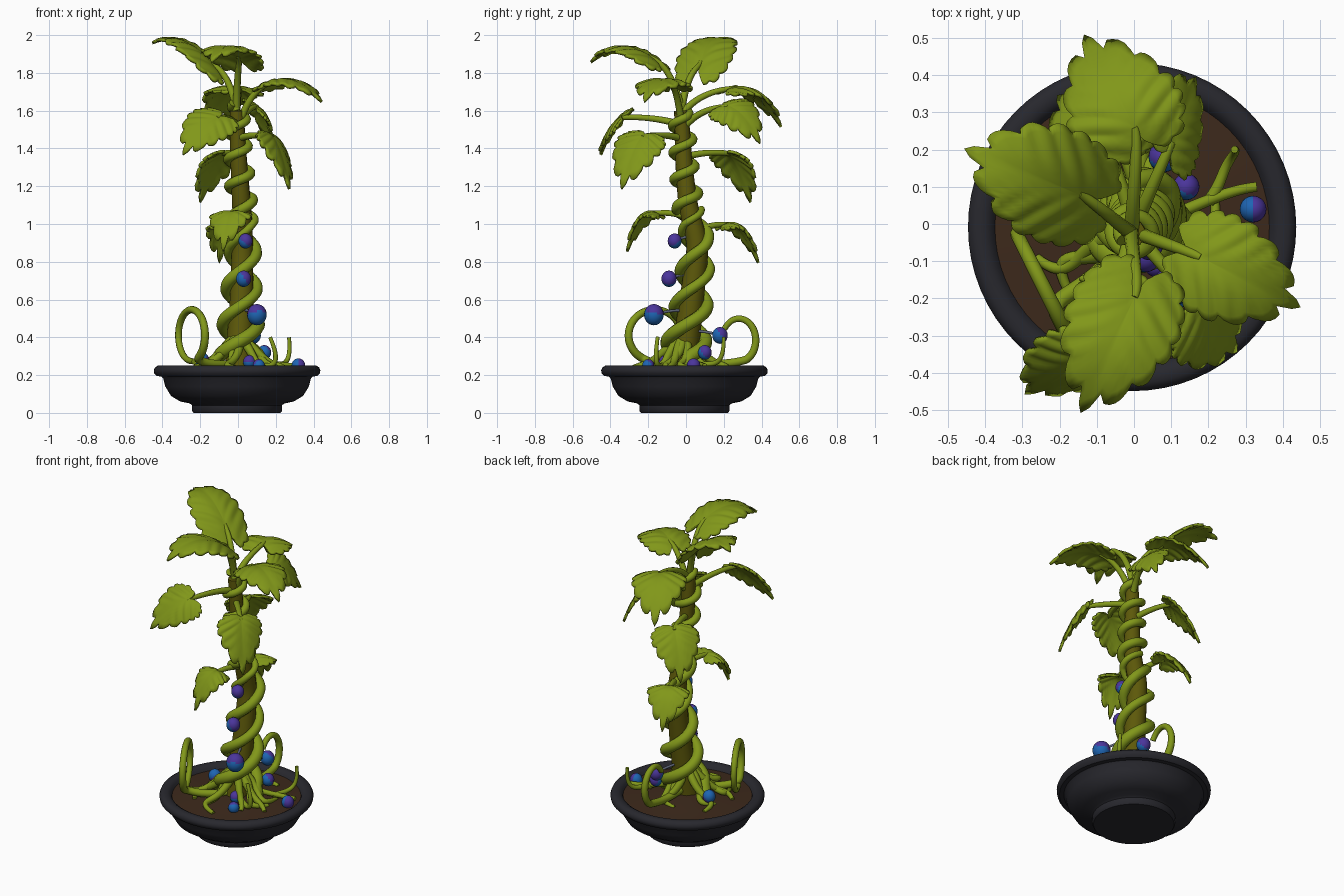
import bpy
import bmesh
import math
import random
from mathutils import Vector

random.seed(4)
cube = bpy.data.objects.get("Cube")
if cube:
    bpy.data.objects.remove(cube, do_unlink=True)

def material(name, color):
    mat = bpy.data.materials.new(name)
    mat.use_nodes = True
    mat.diffuse_color = (*color, 1)
    mat.node_tree.nodes["Principled BSDF"].inputs["Base Color"].default_value = (*color, 1)
    return mat

LEAF = material("leaf green", (0.22, 0.31, 0.01))
BARK = material("olive stem", (0.11, 0.1, 0.003))
POT = material("charcoal pot", (0.021, 0.021, 0.027))
SOIL = material("brown soil", (0.046, 0.022, 0.011))
BLUE = material("berry blue", (0.013, 0.13, 0.45))
PURPLE = material("berry purple", (0.07, 0.036, 0.33))
STALK = material("grey stalk", (0.12, 0.14, 0.2))

def finish(name, bm, *mats):
    mesh = bpy.data.meshes.new(name)
    bmesh.ops.recalc_face_normals(bm, faces=bm.faces)
    bm.to_mesh(mesh)
    bm.free()
    for mat in mats:
        mesh.materials.append(mat)
    obj = bpy.data.objects.new(name, mesh)
    bpy.context.collection.objects.link(obj)
    mesh.shade_smooth()
    return obj

def lathe(name, profile, mat):
    """Revolve (radius, height) points around the pot axis."""
    bm = bmesh.new()
    verts = [bm.verts.new((r, 0, z)) for r, z in profile]
    edges = [bm.edges.new(pair) for pair in zip(verts, verts[1:])]
    bmesh.ops.spin(bm, geom=verts + edges, cent=(0, 0, 0), axis=(0, 0, 1),
                   angle=math.tau, steps=64, use_duplicate=False)
    bmesh.ops.remove_doubles(bm, verts=bm.verts, dist=0.0005)
    obj = finish(name, bm, mat)
    obj.location = (-0.005, -0.008, 0)
    bpy.context.view_layer.objects.active = obj
    obj.select_set(True)
    bpy.ops.object.shade_smooth_by_angle(angle=math.radians(40))
    obj.select_set(False)

def tube(name, points, thick, thin, mat):
    """Tapered round tube along a smooth path."""
    curve = bpy.data.curves.new(name, "CURVE")
    curve.dimensions = "3D"
    curve.bevel_depth = 1
    curve.bevel_resolution = 3
    curve.use_fill_caps = True
    curve.resolution_u = 6
    spline = curve.splines.new("NURBS")
    spline.points.add(len(points) - 1)
    for i, (point, co) in enumerate(zip(spline.points, points)):
        point.co = (*co, 1)
        point.radius = thick + (thin - thick) * i / (len(points) - 1)
    spline.order_u = min(4, len(points))
    spline.use_endpoint_u = True
    curve.materials.append(mat)
    obj = bpy.data.objects.new(name, curve)
    bpy.context.collection.objects.link(obj)
    bpy.context.view_layer.objects.active = obj
    obj.select_set(True)
    bpy.ops.object.convert(target="MESH")
    bpy.context.object.select_set(False)

def sample(table, t):
    """Linear lookup in a list of (key, value) pairs."""
    for (a, va), (b, vb) in zip(table, table[1:]):
        if t <= b:
            return va + (vb - va) * (t - a) / (b - a)
    return table[-1][1]

# Pot and soil
lathe("pot", [(0, 0), (0.23, 0), (0.238, 0.01), (0.238, 0.04), (0.25, 0.05), (0.3, 0.06),
              (0.35, 0.09), (0.38, 0.14), (0.39, 0.18), (0.4, 0.193), (0.425, 0.195),
              (0.439, 0.21), (0.441, 0.225), (0.435, 0.24), (0.42, 0.25), (0.395, 0.25),
              (0.375, 0.238), (0.36, 0.2), (0, 0.2)], POT)
lathe("soil", [(0.37, 0.222), (0.25, 0.23), (0.1, 0.245), (0, 0.25)], SOIL)

# Winding stem
STEM_X = [(0.2, 0), (0.6, 0.02), (1, 0.025), (1.4, 0), (1.7, -0.01)]
STEM_Y = [(0.2, -0.02), (0.6, 0.03), (0.88, 0.065), (1.1, 0.01), (1.3, -0.01), (1.7, -0.03)]

def stem_at(z):
    return Vector((sample(STEM_X, z), sample(STEM_Y, z), z))

tube("stem", [stem_at(0.2 + 0.07 * i) for i in range(21)], 0.075, 0.038, BARK)

# Climbing vines: steep pair low down, one tight coil higher up
TURNS = [(0.3, 0), (1, 1.85), (1.12, 2.4), (1.66, 6.2)]
REACH = [(0.3, 0.108), (0.6, 0.085), (1, 0.068), (1.56, 0.054), (1.64, 0.025)]

def vine(name, phase, top, thin):
    path = []
    for i in range(121):
        z = 0.3 + (top - 0.3) * i / 120
        angle = math.tau * sample(TURNS, z) + phase
        path.append(stem_at(z) + sample(REACH, z) * Vector((math.cos(angle), math.sin(angle), 0)))
    foot = path[0] + Vector((math.cos(phase - 1), math.sin(phase - 1), -1.2)) * 0.08
    tube(name, [foot] + path, 0.037, thin, LEAF)

vine("climbing_vine", 3.4, 1.64, 0.021)
vine("second_vine", 0.26, 1.08, 0.018)

# Leaf outline: angle from the tip in degrees against reach
OUTLINE = [(0, 0.97), (8, 0.88), (16, 0.8), (28, 0.69), (45, 0.56), (70, 0.45), (100, 0.4),
           (130, 0.38), (155, 0.31), (170, 0.17), (180, 0.03)]

def leaf(name, base, tip, arch, facing):
    """Scalloped heart-shaped blade bent along an arched midrib."""
    base, tip = Vector(base), Vector(tip)
    along = tip - base
    size = along.length * 1.05
    lift = Vector((0, 0, arch))
    facing = math.radians(facing)
    side = Vector((math.sin(facing), -math.cos(facing), 0))
    side = (side - side.project(along)).normalized()
    bm = bmesh.new()

    def place(x, y):
        midrib = base + along * y + lift * (4 * y * (1 - y))
        slope = (along + lift * (4 - 8 * y)).normalized()
        up = side.cross(slope)
        vein = 0.01 * math.cos(30 * (y - 0.7 * abs(x))) * min(1, abs(x) * 5)
        fold = 0.1 * min(abs(x), 0.12) - 0.5 * x * x
        return midrib + side * (x * size) + up * (size * (fold + vein))

    count, rings = 128, 9
    center = bm.verts.new(place(0, 0))
    previous = None
    for k in range(1, rings + 1):
        ring = []
        for j in range(count):
            angle = math.tau * j / count
            turn = min(angle, math.tau - angle)
            teeth = abs(math.cos(math.pi * 8 * (turn / math.pi) ** 0.8)) ** 0.6
            reach = sample(OUTLINE, math.degrees(turn))
            reach *= (1 + 0.15 * (teeth - 0.7) * (k / rings) ** 4) * k / rings
            ring.append(bm.verts.new(place(reach * math.sin(angle), reach * math.cos(angle))))
        for j in range(count):
            n = (j + 1) % count
            if previous:
                bm.faces.new((previous[j], ring[j], ring[n], previous[n]))
            else:
                bm.faces.new((center, ring[j], ring[n]))
        previous = ring
    solid = finish(name, bm, LEAF).modifiers.new("thickness", "SOLIDIFY")
    solid.thickness = 0.015
    solid.offset = 0

# Leaves and stalks: height on the stem, blade base, blade tip, arch, facing in degrees
LEAVES = [
    ("top_left_leaf", 1.6, (-0.15, 0.08, 1.86), (-0.45, 0.2, 1.96), 0.06, 158),
    ("top_front_leaf", 1.62, (0, -0.2, 1.89), (-0.14, -0.5, 1.86), 0.06, 246),
    ("top_right_leaf", 1.5, (0.18, -0.09, 1.75), (0.44, -0.22, 1.65), 0.05, 334),
    ("top_back_leaf", 1.58, (0, 0.26, 1.72), (-0.13, 0.5, 1.52), 0.06, 112),
    ("upper_back_leaf", 1.5, (0.1, 0.22, 1.62), (0.16, 0.39, 1.43), 0.04, 20),
    ("upper_right_leaf", 1.45, (0.18, -0.23, 1.46), (0.27, -0.34, 1.19), 0.04, 335),
    ("upper_front_leaf", 1.52, (-0.11, -0.35, 1.56), (-0.29, -0.45, 1.37), 0.03, 262),
    ("upper_left_leaf", 1.35, (-0.08, 0.23, 1.37), (-0.2, 0.34, 1.12), 0.04, 135),
    ("lower_front_leaf", 1.02, (-0.03, -0.17, 1.06), (-0.08, -0.31, 0.86), 0.06, 250),
    ("lower_back_leaf", 0.94, (-0.04, 0.22, 1), (-0.1, 0.38, 0.8), 0.06, 110),
]
for name, height, base, tip, arch, facing in LEAVES:
    leaf(name, base, tip, arch, facing)
    start, end = stem_at(height), Vector(base)
    rise = Vector((0, 0, 0.45 * (end.z - start.z) + 0.02))
    lead = (Vector(tip) - end + Vector((0, 0, 4 * arch))) * 0.12
    tube(name + "_stalk", [start, start.lerp(end, 0.35) + rise, end - lead, end],
         0.02, 0.012, LEAF)

# Roots creeping over the soil
for i in range(13):
    angle = math.tau * i / 13 + random.uniform(-0.15, 0.15)
    out = Vector((math.cos(angle), math.sin(angle), 0))
    bend = Vector((-out.y, out.x, 0)) * random.uniform(-0.07, 0.07)
    length = random.uniform(0.19, 0.29)
    foot = stem_at(0.25)
    tube("root", [foot + out * 0.03 + Vector((0, 0, 0.14)), foot + out * 0.1 + Vector((0, 0, 0.08)),
                  foot + out * length * 0.6 + bend, foot + out * length * 0.85 + bend * 2,
                  foot + out * length - Vector((0, 0, 0.02))], 0.026, 0.012, LEAF)

# Forked runner and upright shoots
tube("runner", [(0.05, 0, 0.3), (0.15, 0.04, 0.26), (0.24, 0.09, 0.25), (0.33, 0.1, 0.25)],
     0.018, 0.013, LEAF)
tube("runner_fork", [(0.2, 0.06, 0.25), (0.23, 0.1, 0.26), (0.24, 0.16, 0.25), (0.28, 0.2, 0.3),
                     (0.27, 0.2, 0.4)], 0.017, 0.01, LEAF)
tube("front_shoot", [(0.06, -0.08, 0.27), (0.15, -0.14, 0.24), (0.21, -0.16, 0.25),
                     (0.2, -0.16, 0.33), (0.17, -0.15, 0.4)], 0.017, 0.01, LEAF)

def loop(name, center, heading, wide, high, sweep, lead_in):
    """Upright curl in the vertical plane of the heading."""
    points = list(lead_in)
    for i in range(17):
        a = sweep * i / 16 - 1.3
        points.append(Vector(center) + Vector(heading) * (wide * math.cos(a))
                      + Vector((0, 0, high * math.sin(a))))
    tube(name, points, 0.023, 0.016, LEAF)

# Curling tendrils
loop("left_tendril", (-0.245, -0.165, 0.41), (0.45, -0.89, 0), 0.16, 0.14, 6.2,
     [(-0.02, -0.05, 0.26), (-0.1, -0.15, 0.25)])
loop("back_tendril", (0.03, 0.28, 0.385), (0, 1, 0), 0.09, 0.115, 3.9,
     [(0, 0.03, 0.28), (0.02, 0.15, 0.25)])

# Two-tone berries: place, radius, direction of the purple half
BERRIES = [((0.04, -0.06, 0.91), 0.037, (0.4, -0.3, 0.5)), ((0.03, -0.09, 0.71), 0.04, (0.5, 0, 0.4)),
           ((0.1, -0.17, 0.52), 0.052, (-0.1, 0.2, 0.9)), ((0.08, 0.18, 0.41), 0.041, (0, 0.6, 0.4)),
           ((0.14, 0.1, 0.32), 0.036, (0.3, 0.5, 0.4)), ((0.32, 0.04, 0.25), 0.036, (1, 0, 0.1)),
           ((-0.19, 0.04, 0.28), 0.037, (0.6, 0, -0.8)), ((0.06, -0.11, 0.27), 0.033, (0, 0, 1)),
           ((0.11, -0.2, 0.25), 0.032, (-0.4, 0.5, 0.5))]
for place, size, axis in BERRIES:
    bm = bmesh.new()
    bmesh.ops.create_uvsphere(bm, u_segments=20, v_segments=14, radius=size)
    for face in bm.faces:
        face.material_index = int(face.normal.dot(Vector(axis).normalized()) > 0.1)
    berry = finish("berry", bm, BLUE, PURPLE)
    berry.location = place
    berry.scale = (1, 1, 1.08)
    end = Vector(place)
    if end.z > 0.3:
        start = stem_at(end.z + 0.02)
        tube("berry_stalk", [start, start.lerp(end, 0.5) + Vector((0, 0, 0.02)), end],
             0.008, 0.007, STALK)
